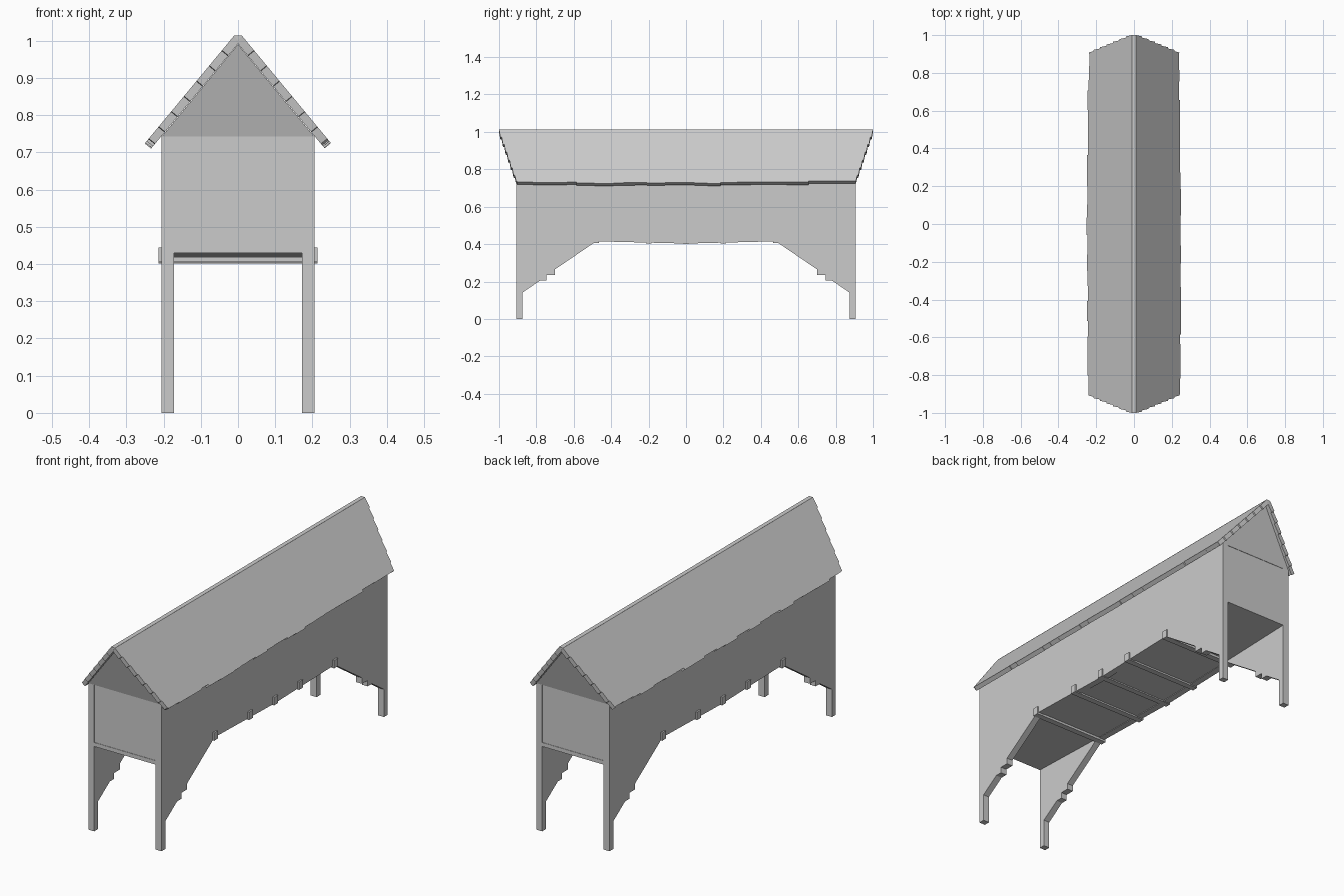
import bpy, bmesh, random
from mathutils import Vector

if "Cube" in bpy.data.objects:
    bpy.data.objects.remove(bpy.data.objects["Cube"])

random.seed(4)


def prism(name, pts, offset):
    """Solid made by extruding a flat outline along an offset vector."""
    bm = bmesh.new()
    face = bm.faces.new([bm.verts.new(p) for p in pts])
    new = bmesh.ops.extrude_face_region(bm, geom=[face], use_keep_orig=True)["geom"]
    verts = [g for g in new if isinstance(g, bmesh.types.BMVert)]
    bmesh.ops.translate(bm, verts=verts, vec=Vector(offset))
    bmesh.ops.recalc_face_normals(bm, faces=bm.faces)
    mesh = bpy.data.meshes.new(name)
    bm.to_mesh(mesh)
    bm.free()
    ob = bpy.data.objects.new(name, mesh)
    bpy.context.collection.objects.link(ob)
    return ob


def box(name, x0, x1, y0, y1, z0, z1):
    return prism(name, [(x0, y0, z0), (x1, y0, z0), (x1, y1, z0), (x0, y1, z0)],
                 (0, 0, z1 - z0))


# Side walls with corner legs and a braced arch, stepped brackets and sagging sill
half = [(0.48, 0.415), (0.70, 0.265), (0.70, 0.235), (0.745, 0.235),
        (0.745, 0.205), (0.78, 0.205), (0.875, 0.14), (0.875, 0.0),
        (0.905, 0.0), (0.905, 0.745)]
outline = [(0, 0.403)] + half + [(-y, z) for y, z in reversed(half)]
for side, label in ((-1, "left"), (1, "right")):
    prism(label + "_wall", [(side * 0.172, y, z) for y, z in outline],
          (side * 0.033, 0, 0))

# Floor, bowed slightly downward in the middle
prism("floor", [(-0.172, y, z) for y, z in
                ((-0.905, 0.43), (-0.48, 0.417), (0, 0.407), (0.48, 0.417),
                 (0.905, 0.43), (0.905, 0.45), (-0.905, 0.45))], (0.344, 0, 0))

# Cross beams whose ends poke out through the walls
for i, (y, z) in enumerate(((-0.48, 0.405), (-0.2, 0.403), (0, 0.401),
                            (0.2, 0.403), (0.48, 0.405))):
    box(f"floor_beam_{i}", -0.213, 0.213, y - 0.015, y + 0.015, z, z + 0.04)

# End walls and gables that lean outward toward the ridge
for s, label in ((-1, "front"), (1, "back")):
    box(label + "_end_wall", -0.175, 0.175, s * 0.903, s * 0.87, 0.43, 0.745)
    prism(label + "_gable", [(-0.205, s * 0.905, 0.742), (0.205, s * 0.905, 0.742),
                             (0, s * 0.98, 0.99)], (0, -s * 0.03, 0))


# Roof slabs: shingle-stepped ends and an uneven eave, drawn as (y, slope) outlines
def roof_outline():
    courses = 7

    def steps():
        out = []
        for i in range(courses):
            y = 0.997 - 0.085 * i / (courses - 1)
            out += [(y + 0.003, i / courses), (y - 0.004, (i + 0.97) / courses)]
        return out

    end = steps()
    eave, y = [], 0.9
    while y > -0.86:
        y2 = max(y - random.uniform(0.05, 0.11), -0.9)
        drop = 0.965 + 0.035 * (1 - (y / 0.9) ** 2) + random.uniform(-0.015, 0.015)
        eave += [(y, drop), (y2, drop)]
        y = y2
    end = end[:-1] + [(0.908, 0.965)]
    return end + eave + [(-a, b) for a, b in reversed(end)]


for side, label in ((-1, "left"), (1, "right")):
    pts = [(side * (0.01 + 0.238 * t), y, 1.014 - 0.287 * t) for y, t in roof_outline()]
    prism(label + "_roof", pts, (-side * 0.017, 0, -0.014))

# Flat strip along the ridge
prism("ridge_cap", [(-0.011, -1, 1.014), (0.011, -1, 1.014), (0, -1, 1.0)], (0, 2, 0))
